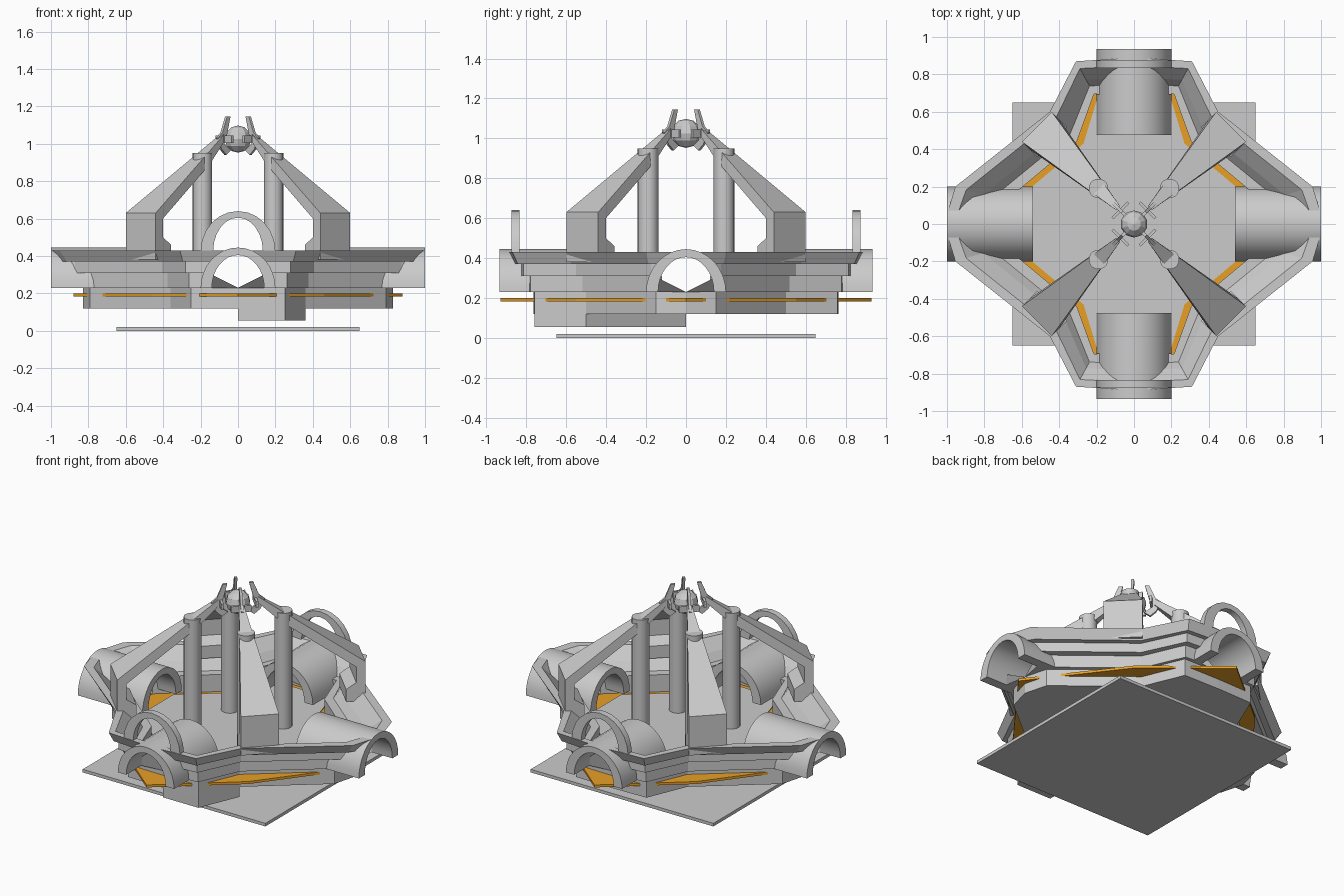
import bpy, bmesh, math

if "Cube" in bpy.data.objects:
    bpy.data.objects.remove(bpy.data.objects["Cube"])

S2 = math.sqrt(0.5)


def make(name, verts, faces, mirror=(False, False), smooth=False, mat=None):
    me = bpy.data.meshes.new(name)
    me.from_pydata(verts, [], faces)
    bm = bmesh.new()
    bm.from_mesh(me)
    bmesh.ops.recalc_face_normals(bm, faces=bm.faces)
    bm.to_mesh(me)
    bm.free()
    ob = bpy.data.objects.new(name, me)
    bpy.context.collection.objects.link(ob)
    if any(mirror):
        m = ob.modifiers.new("mirror", 'MIRROR')
        m.use_axis = (mirror[0], mirror[1], False)
        m.use_mirror_merge = False
    if mat:
        me.materials.append(mat)
    if smooth:
        bpy.ops.object.select_all(action='DESELECT')
        ob.select_set(True)
        bpy.context.view_layer.objects.active = ob
        bpy.ops.object.shade_smooth_by_angle(angle=math.radians(35))
    return ob


def loft(name, loop_a, loop_b, **kw):
    """Solid between two matching closed loops of 3D points."""
    n = len(loop_a)
    faces = [list(range(n)), list(range(n, 2 * n))]
    faces += [[i, (i + 1) % n, n + (i + 1) % n, n + i] for i in range(n)]
    return make(name, list(loop_a) + list(loop_b), faces, **kw)


def prism(name, pts, z0, z1, **kw):
    return loft(name, [(x, y, z0) for x, y in pts], [(x, y, z1) for x, y in pts], **kw)


def four_way(q):
    """Close a quarter outline (from the y side to the x side) into a full outline."""
    out = list(q)
    out += [(x, -y) for x, y in reversed(q)]
    out += [(-x, -y) for x, y in q]
    out += [(-x, y) for x, y in reversed(q)]
    res = []
    for p in out:
        if p not in res and (p[0] + 0.0, p[1] + 0.0) not in res:
            res.append((p[0] + 0.0, p[1] + 0.0))
    return res


def arch(name, a, b, z, axis, segs=16, ro=(.2, .215), ri=(.14, .175)):
    """Half-round shell from a to b along an axis, mirrored to the other side."""
    angs = [math.pi * i / segs for i in range(segs + 1)]
    prof = [(ro[0] * math.cos(t), z + ro[1] * math.sin(t)) for t in angs]
    prof += [(ri[0] * math.cos(t), z + ri[1] * math.sin(t)) for t in reversed(angs)]

    def put(d):
        return [(d, u, w) if axis == 'x' else (u, d, w) for u, w in prof]
    return loft(name, put(a), put(b), mirror=(axis == 'x', axis == 'y'), smooth=True)


def radial(r, t, z):
    """Point on the diagonal: r outwards, t sideways."""
    return ((r - t) * S2, (r + t) * S2, z)


# ground plate
prism("base_plate", [(-.65, -.65), (.65, -.65), (.65, .65), (-.65, .65)], 0, .02)

# star-shaped lower body and floor
LOW = [(.25, .76), (.36, .5), (.79, .15), (.83, 0)]
prism("lower_body", four_way(LOW), .12, .18)
prism("floor", four_way([(.2, .66), (.27, .43), (.58, .17)]), .17, .206)
prism("lower_wedge", [(0, 0), (0, -.76), (.25, -.76), (.36, -.5)], .055, .121)

# orange plate poking through the walls
orange = bpy.data.materials.new("orange")
orange.diffuse_color = (.8, .35, .02, 1)
orange.use_nodes = True
orange.node_tree.nodes["Principled BSDF"].inputs["Base Color"].default_value = orange.diffuse_color
prism("orange_plate", four_way([(0, .93), (.46, .55), (.88, 0)]), .184, .2, mat=orange)

# stepped, flared wall: one quarter lofted along the outline, then mirrored
SECTION = [(0, .12, 0), (0, .23, 0), (.18, .23, .18), (.18, .31, .16), (.5, .31, .16),
           (.5, .37, .125), (.75, .37, .125), (1, .43, .07), (.65, .43, .07),
           (.1, .36, .13), (-.2, .31, .16), (-.6, .31, .16), (-.6, .23, .18),
           (-.6, .205, 0), (-.6, .12, 0)]
FLARE = [(0, .12), (.06, .11), (.09, .1), (.165, .05), (.165, 0)]
verts, faces = [], []
m = len(SECTION)
for k in range(5):
    for s, z, t in SECTION:
        bx, by = [(t, .765), (.25, .76), (.36, .5), (.79, .15), (.83, t)][k]
        verts.append((bx + FLARE[k][0] * s, by + FLARE[k][1] * s, z))
for k in range(4):
    for i in range(m):
        j = (i + 1) % m
        faces.append([k * m + i, k * m + j, (k + 1) * m + j, (k + 1) * m + i])
faces += [list(range(m)), list(range(4 * m, 5 * m))]
make("stepped_wall", verts, faces, mirror=(True, True))

# entrance tunnels and the raised arches over front and back
arch("side_tunnel", .54, 1.0, .23, 'x')
arch("end_tunnel", .475, .935, .23, 'y')
arch("raised_arch", .835, .875, .425, 'y', segs=12, ri=(.133, .18))

# columns
ring = [(.19 + .052 * math.cos(a), .19 + .052 * math.sin(a))
        for a in (2 * math.pi * i / 20 for i in range(20))]
prism("column", ring, .2, .95, mirror=(True, True), smooth=True)

# diagonal buttresses tapering towards the top
PROFILE = [(.735, .38), (.735, .63), (.12, 1.05), (.12, 1.01), (.25, .89),
           (.68, .6), (.68, .5), (.62, .46), (.62, .38)]


def half_width(r):
    return .113 if r > .6 and r < .7 else .015 + .098 * (r - .12) / .615


loft("buttress", [radial(r, -half_width(r), z) for r, z in PROFILE],
     [radial(r, half_width(r), z) for r, z in PROFILE], mirror=(True, True))

# claws holding the orb
CLAW = [(.095, .94), (.13, .97), (.16, 1.03), (.125, 1.06), (.09, 1.145), (.065, 1.145),
        (.095, 1.03), (.11, 1.0), (.06, .965)]
loft("claw", [radial(r, -.008, z) for r, z in CLAW],
     [radial(r, .008, z) for r, z in CLAW], mirror=(True, True))
BAR = [(.095, 1.005), (.11, 1.005), (.11, 1.045), (.095, 1.045)]
loft("claw_crossbar", [radial(r, -.06, z) for r, z in BAR],
     [radial(r, .06, z) for r, z in BAR], mirror=(True, True))

# orb
bpy.ops.mesh.primitive_uv_sphere_add(segments=10, ring_count=6, radius=.073, location=(0, 0, 1.025))
bpy.context.object.name = "orb"
